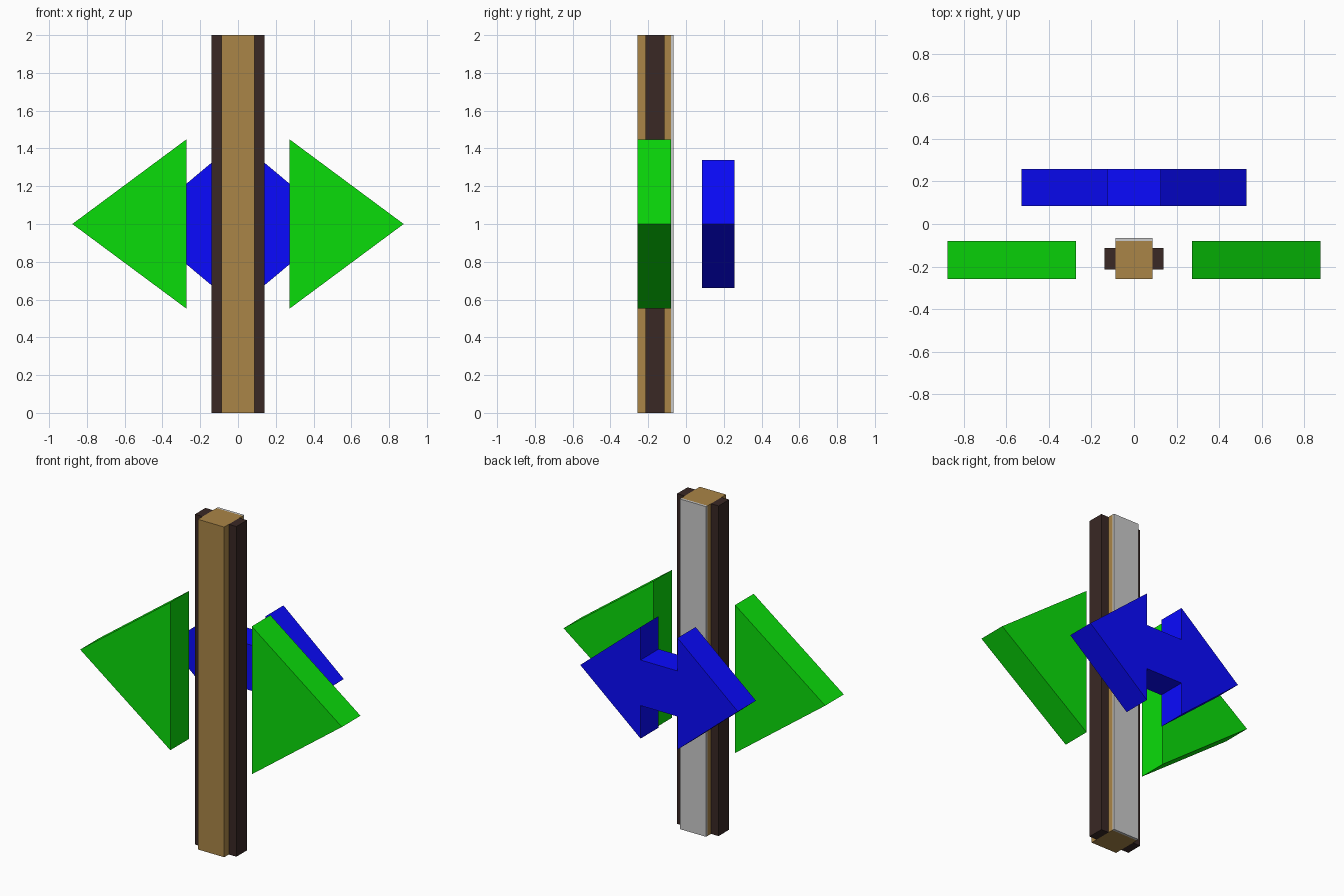
import bpy
import bmesh

if "Cube" in bpy.data.objects:
    bpy.data.objects.remove(bpy.data.objects["Cube"])


def material(name, rgb):
    mat = bpy.data.materials.new(name)
    mat.diffuse_color = (*rgb, 1)
    mat.use_nodes = True
    mat.node_tree.nodes["Principled BSDF"].inputs["Base Color"].default_value = mat.diffuse_color
    return mat


WOOD = material("wood", (0.40, 0.235, 0.063))
DARK = material("dark_wood", (0.041, 0.021, 0.018))
GREEN = material("green", (0.003, 0.72, 0.003))
BLUE = material("blue", (0.003, 0.003, 1.0))


def prism(name, profile, y0, y1, mat=None):
    """Extrude an x-z outline from y0 to y1."""
    bm = bmesh.new()
    face = bm.faces.new([bm.verts.new((x, y0, z)) for x, z in profile])
    ext = bmesh.ops.extrude_face_region(bm, geom=[face])
    verts = [g for g in ext["geom"] if isinstance(g, bmesh.types.BMVert)]
    bmesh.ops.translate(bm, verts=verts, vec=(0, y1 - y0, 0))
    bmesh.ops.recalc_face_normals(bm, faces=bm.faces)
    mesh = bpy.data.meshes.new(name)
    bm.to_mesh(mesh)
    bm.free()
    if mat:
        mesh.materials.append(mat)
    obj = bpy.data.objects.new(name, mesh)
    bpy.context.collection.objects.link(obj)
    return obj


def bar(x0, x1):
    return [(x0, 0), (x1, 0), (x1, 2), (x0, 2)]


# Central post with grey backing strip
prism("post", bar(-0.088, 0.088), -0.258, -0.08, WOOD)
prism("back_strip", bar(-0.088, 0.088), -0.08, -0.066)

# Side rails and outward-pointing green triangles
for side, s in (("left", -1), ("right", 1)):
    prism(side + "_rail", bar(s * 0.088, s * 0.139), -0.214, -0.113, DARK)
    prism(side + "_triangle",
          [(s * 0.273, 0.552), (s * 0.877, 1.0), (s * 0.273, 1.448)],
          -0.258, -0.08, GREEN)

# Double-headed blue arrow behind the post
TIP, BASE, HEAD, SHAFT = 0.528, 0.124, 0.338, 0.138
right = [(BASE, -SHAFT), (BASE, -HEAD), (TIP, 0), (BASE, HEAD), (BASE, SHAFT)]
left = [(-x, z) for x, z in reversed(right)]
prism("double_arrow", [(x, z + 1) for x, z in right + left], 0.085, 0.258, BLUE)
